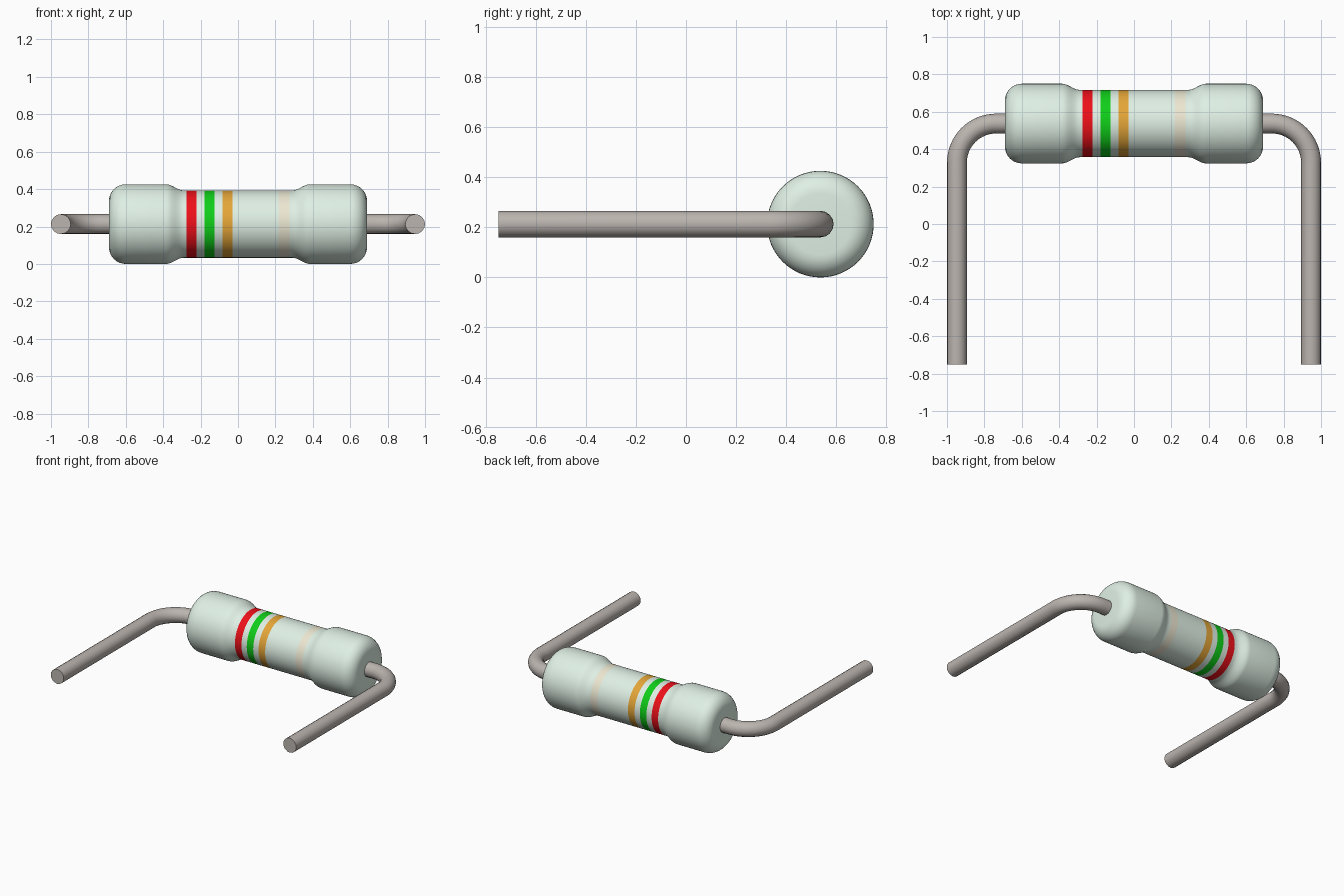
import bpy, bmesh, math
from mathutils import Matrix, Vector

if "Cube" in bpy.data.objects:
    bpy.data.objects.remove(bpy.data.objects["Cube"])

CY, CZ = 0.537, 0.213      # body axis position
R_END, R_MID, R_WIRE = 0.213, 0.18, 0.053
SEGS = 64


def material(name, rgb):
    m = bpy.data.materials.new(name)
    m.diffuse_color = (*rgb, 1)
    m.use_nodes = True
    m.node_tree.nodes["Principled BSDF"].inputs["Base Color"].default_value = m.diffuse_color
    return m


def smooth(obj, angle):
    bpy.ops.object.select_all(action='DESELECT')
    obj.select_set(True)
    bpy.context.view_layer.objects.active = obj
    bpy.ops.object.shade_smooth_by_angle(angle=math.radians(angle))


# Colour bands: name, start x, end x, colour
bands = [("red_band", -0.275, -0.222, (0.85, 0.005, 0.01)),
         ("green_band", -0.179, -0.126, (0.005, 0.62, 0.01)),
         ("gold_band", -0.083, -0.029, (0.78, 0.38, 0.04)),
         ("cream_band", 0.219, 0.275, (0.84, 0.80, 0.64))]

# Half profile of the body, from the end face to the waist (x, radius)
half = [(0.69, 0.0), (0.69, 0.123)]
for i in range(1, 9):
    a = math.radians(90 * i / 8)
    half.append((0.60 + 0.09 * math.cos(a), R_END - 0.09 + 0.09 * math.sin(a)))
for i in range(9):
    t = i / 8
    half.append((0.385 - 0.095 * t,
                 R_MID + (R_END - R_MID) * (0.5 + 0.5 * math.cos(math.pi * t))))
edges = [(x, R_MID) for b in bands for x in b[1:3]]
profile = [(-x, r) for x, r in half] + edges + half[::-1]

# Resistor body, a lathe around the x axis with bands coloured by face
bm = bmesh.new()
verts = [bm.verts.new((x, 0, r)) for x, r in profile]
geom = verts + [bm.edges.new(p) for p in zip(verts, verts[1:])]
bmesh.ops.spin(bm, geom=geom, cent=(0, 0, 0), axis=(1, 0, 0),
               angle=math.tau, steps=SEGS, use_merge=True)
bmesh.ops.remove_doubles(bm, verts=bm.verts, dist=1e-5)
bmesh.ops.recalc_face_normals(bm, faces=bm.faces)
for f in bm.faces:
    x = f.calc_center_median().x
    for i, (_, x0, x1, _) in enumerate(bands, 1):
        if x0 < x < x1:
            f.material_index = i
bmesh.ops.translate(bm, vec=(0, CY, CZ), verts=bm.verts)
mesh = bpy.data.meshes.new("resistor_body")
bm.to_mesh(mesh)
bm.free()
mesh.materials.append(material("pale_green_coating", (0.74, 0.87, 0.78)))
for name, _, _, rgb in bands:
    mesh.materials.append(material(name, rgb))
body = bpy.data.objects.new("resistor_body", mesh)
bpy.context.collection.objects.link(body)
smooth(body, 40)

# Bent wire leads: out of the body, round the bend, forward to the tip
wire_mat = material("tinned_wire", (0.50, 0.46, 0.43))
BEND, XW, TIP = 0.21, 1 - R_WIRE, -0.75
path = [(0.67, CY)]
for i in range(17):
    a = math.radians(90 * (1 - i / 16))
    path.append((XW - BEND + BEND * math.cos(a), CY - BEND + BEND * math.sin(a)))
path.append((XW, TIP))

for side, label in ((-1, "left"), (1, "right")):
    curve = bpy.data.curves.new(label + "_lead", 'CURVE')
    curve.dimensions = '3D'
    curve.bevel_depth = R_WIRE
    curve.bevel_resolution = 6
    curve.use_fill_caps = True
    spline = curve.splines.new('POLY')
    spline.points.add(len(path) - 1)
    for p, (x, y) in zip(spline.points, path):
        p.co = (side * x, y, CZ, 1)
    lead = bpy.data.objects.new(label + "_lead", curve)
    bpy.context.collection.objects.link(lead)
    curve.materials.append(wire_mat)
    bpy.ops.object.select_all(action='DESELECT')
    lead.select_set(True)
    bpy.context.view_layer.objects.active = lead
    bpy.ops.object.convert(target='MESH')
    smooth(bpy.context.object, 40)
